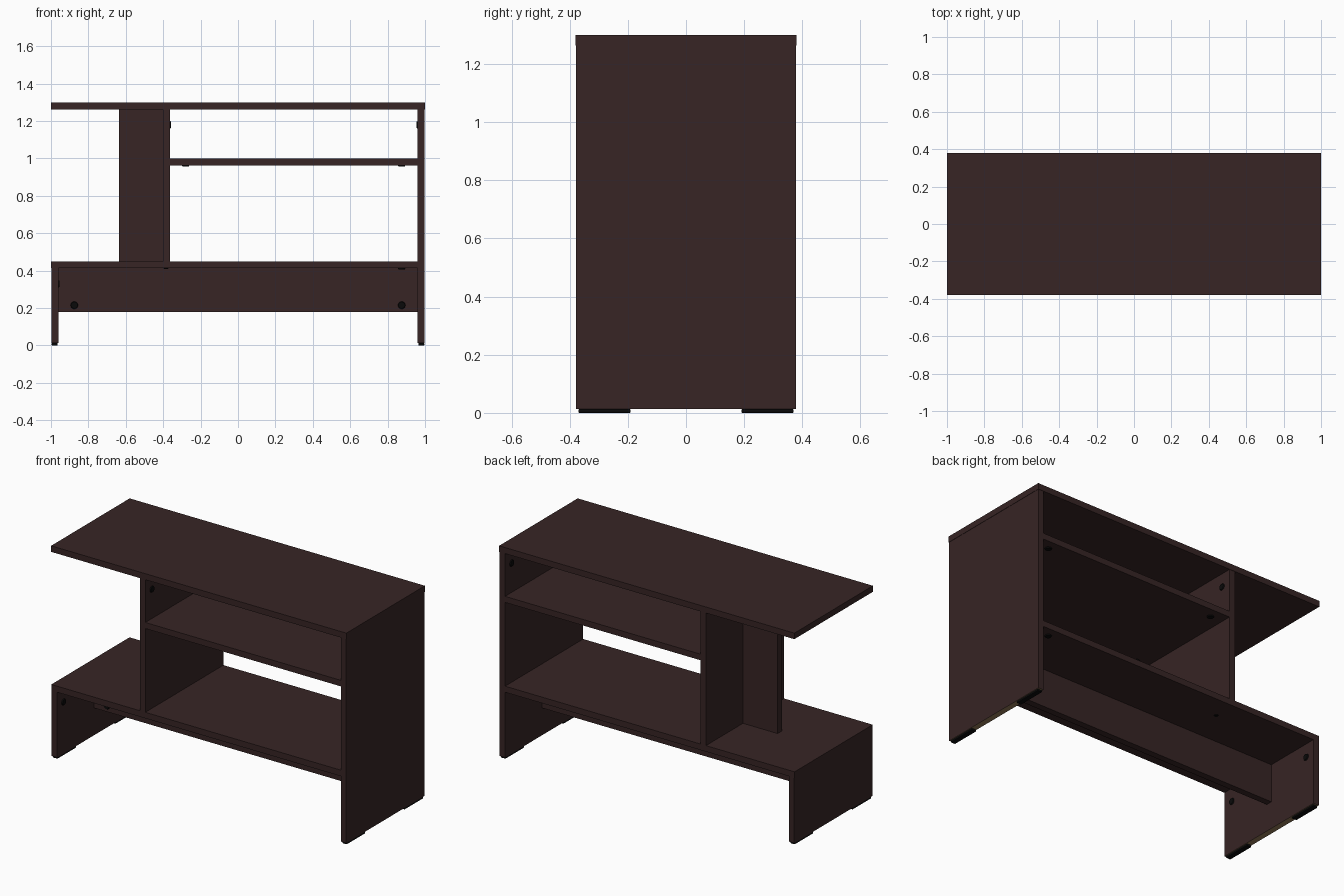
import bpy, bmesh
from mathutils import Matrix, Vector

if "Cube" in bpy.data.objects:
    bpy.data.objects.remove(bpy.data.objects["Cube"])


def material(name, rgb):
    m = bpy.data.materials.new(name)
    m.diffuse_color = (*rgb, 1)
    m.use_nodes = True
    m.node_tree.nodes["Principled BSDF"].inputs["Base Color"].default_value = m.diffuse_color
    return m


WOOD = material("dark_brown_wood", (0.038, 0.018, 0.018))
BLACK = material("black_plastic", (0.003, 0.003, 0.003))
RAW = material("raw_board_edge", (0.30, 0.20, 0.10))


def finish(name, bm, mats):
    me = bpy.data.meshes.new(name)
    bm.to_mesh(me)
    bm.free()
    for m in mats:
        me.materials.append(m)
    ob = bpy.data.objects.new(name, me)
    bpy.context.collection.objects.link(ob)
    return ob


def board(name, x, y, z, mats=(WOOD,), raw_bottom=False):
    """Box given by its (min, max) range on each axis."""
    bm = bmesh.new()
    bmesh.ops.create_cube(bm, size=1)
    for v in bm.verts:
        v.co = Vector([r[0] if c < 0 else r[1] for c, r in zip(v.co, (x, y, z))])
    bm.normal_update()
    if raw_bottom:
        for f in bm.faces:
            f.material_index = 1 if f.normal.z < -0.5 else 0
    return finish(name, bm, mats)


def cap(name, pos, direction, radius=0.02, height=0.006):
    """Round fitting cover standing on a surface, facing along direction."""
    bm = bmesh.new()
    d = Vector(direction)
    mat = (Matrix.Translation(Vector(pos) + d * height / 2)
           @ d.to_track_quat('Z', 'Y').to_matrix().to_4x4())
    bmesh.ops.create_cone(bm, cap_ends=True, segments=20, radius1=radius,
                          radius2=radius * 0.85, depth=height, matrix=mat)
    return finish(name, bm, (BLACK,))


FULL = (-0.378, 0.378)
MID = (-0.02, 0.02)

# Boards
board("table_top", (-1, 1), (-0.38, 0.38), (1.263, 1.3))
board("right_side_panel", (0.961, 0.998), FULL, (0.013, 1.263), (WOOD, RAW), True)
board("left_side_panel", (-0.998, -0.961), FULL, (0.013, 0.413), (WOOD, RAW), True)
board("lower_shelf", (-1, 0.961), FULL, (0.413, 0.45))
board("upper_shelf", (-0.363, 0.961), FULL, (0.963, 1.0))
board("divider", (-0.4, -0.363), FULL, (0.45, 1.263))
board("support_panel", (-0.635, -0.4), MID, (0.45, 1.263))
board("apron", (-0.961, 0.961), MID, (0.18, 0.413))

# Foot pads under both side panels
for side, x in (("left", -0.98), ("right", 0.98)):
    for end, y in (("front", -0.28), ("back", 0.28)):
        foot = board(f"{side}_{end}_foot", (x - 0.016, x + 0.016),
                     (y - 0.09, y + 0.09), (0, 0.013), (BLACK,))
        bev = foot.modifiers.new("bevel", 'BEVEL')
        bev.width = 0.004
        bev.segments = 2

# Fitting covers, repeated at front and back
for end, y in (("front", -0.315), ("back", 0.315)):
    cap(f"divider_{end}_cap", (-0.363, y, 1.18), (1, 0, 0))
    cap(f"right_panel_{end}_cap", (0.961, y, 1.18), (-1, 0, 0))
    cap(f"left_panel_{end}_cap", (-0.961, y, 0.33), (1, 0, 0))
    cap(f"upper_shelf_left_{end}_cap", (-0.28, y, 0.963), (0, 0, -1))
    cap(f"upper_shelf_right_{end}_cap", (0.875, y, 0.963), (0, 0, -1))
    cap(f"lower_shelf_{end}_cap", (0.875, y, 0.413), (0, 0, -1))
    cap(f"divider_{end}_screw", (-0.385, y * 0.76, 0.413), (0, 0, -1), 0.013, 0.003)

# Fitting covers on the apron front
for side, x in (("left", -0.875), ("right", 0.875)):
    cap(f"apron_{side}_cap", (x, MID[0], 0.215), (0, -1, 0))
